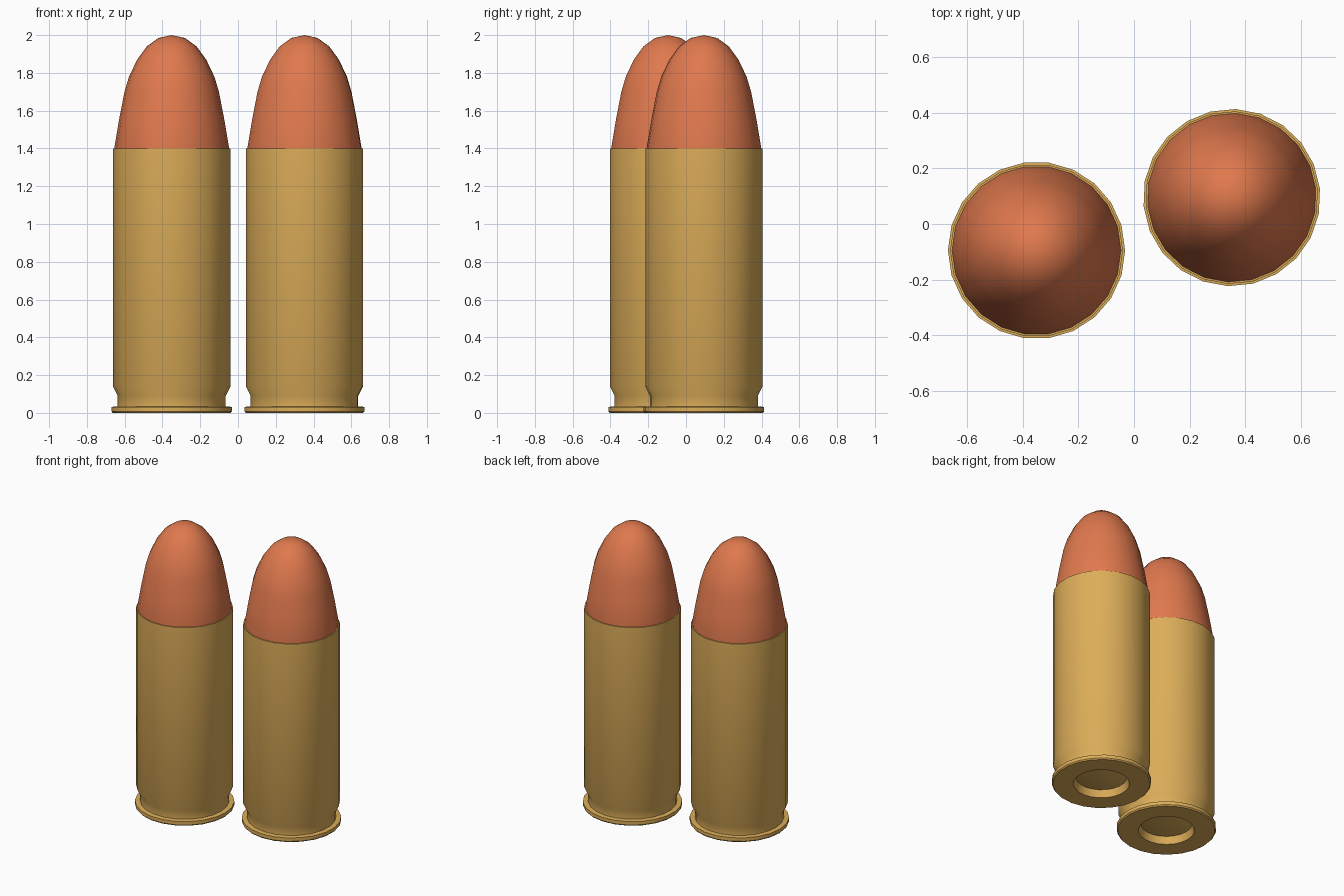
import bpy, bmesh, math

if "Cube" in bpy.data.objects:
    bpy.data.objects.remove(bpy.data.objects["Cube"])

SIDES = 22


def material(name, rgb):
    m = bpy.data.materials.new(name)
    m.diffuse_color = (*rgb, 1)
    m.use_nodes = True
    m.node_tree.nodes["Principled BSDF"].inputs["Base Color"].default_value = m.diffuse_color
    return m


brass = material("brass", (0.72, 0.42, 0.10))
copper = material("copper", (0.74, 0.19, 0.075))


def lathe(name, profile, mat, loc, turn):
    """Revolve (radius, z) points, listed bottom to top on the outside."""
    bm = bmesh.new()
    rings = []
    for r, z in profile:
        if r == 0:
            rings.append([bm.verts.new((0, 0, z))] * SIDES)
        else:
            rings.append([bm.verts.new((r * math.cos(a), r * math.sin(a), z))
                          for a in (2 * math.pi * i / SIDES + turn for i in range(SIDES))])
    for lo, hi in zip(rings, rings[1:]):
        for i in range(SIDES):
            j = (i + 1) % SIDES
            quad = [lo[i], lo[j], hi[j], hi[i]]
            bm.faces.new(list(dict.fromkeys(quad)))
    me = bpy.data.meshes.new(name)
    bm.to_mesh(me)
    bm.free()
    me.materials.append(mat)
    ob = bpy.data.objects.new(name, me)
    ob.location = (*loc, 0)
    bpy.context.collection.objects.link(ob)
    bpy.ops.object.select_all(action='DESELECT')
    ob.select_set(True)
    bpy.context.view_layer.objects.active = ob
    bpy.ops.object.shade_smooth_by_angle(angle=math.radians(35))
    return ob


# Casing: recessed primer pocket, rim, extractor groove, straight wall, mouth lip
case_profile = [(0, 0.035), (0.12, 0.038), (0.165, 0.05), (0.18, 0.0),
                (0.312, 0.0), (0.319, 0.008), (0.319, 0.032), (0.286, 0.034),
                (0.286, 0.09), (0.311, 0.14), (0.311, 1.40), (0.302, 1.40),
                (0.298, 1.36)]

# Rounded nose
tip_profile = [(0.302, 1.36), (0.304, 1.40), (0.279, 1.55), (0.250, 1.70),
               (0.226, 1.78), (0.183, 1.87), (0.132, 1.94), (0.07, 1.985), (0, 2.0)]

for side, loc, turn in (("left", (-0.351, -0.095), 0.0), ("right", (0.352, 0.095), 0.1)):
    lathe(side + "_casing", case_profile, brass, loc, turn)
    lathe(side + "_tip", tip_profile, copper, loc, turn)
